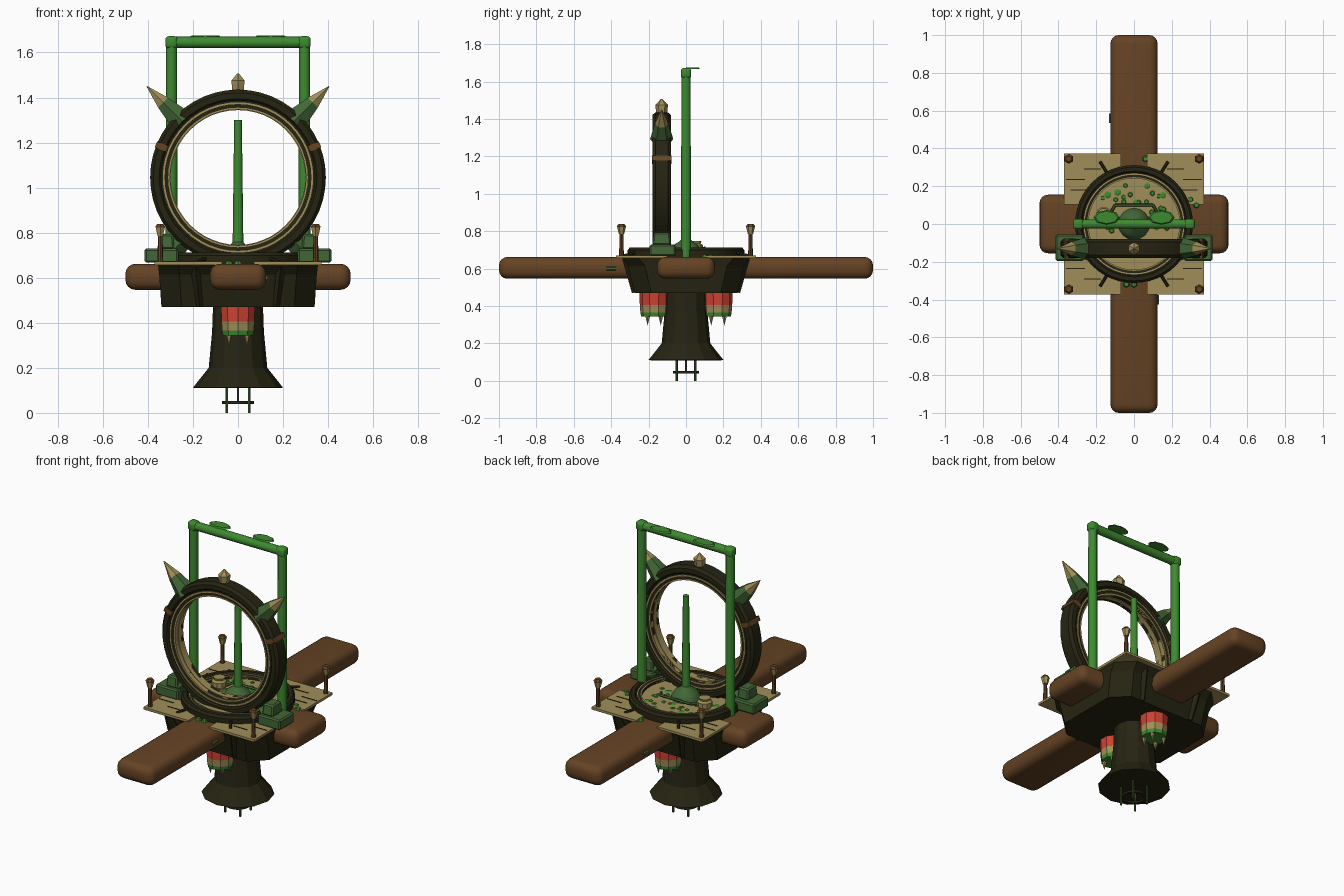
import bpy, bmesh, math, random
from mathutils import Vector, Matrix

random.seed(4)
cube = bpy.data.objects.get("Cube")
if cube:
    bpy.data.objects.remove(cube)
smooth_parts = []


def material(name, r, g, b):
    lin = [((c / 255 + 0.055) / 1.055) ** 2.4 for c in (r, g, b)] + [1]
    m = bpy.data.materials.new(name)
    m.use_nodes = True
    m.diffuse_color = lin
    m.node_tree.nodes["Principled BSDF"].inputs["Base Color"].default_value = lin
    return m


bark = material("bark brown", 101, 67, 36)
tan = material("tan wood", 160, 142, 88)
dark = material("dark olive", 38, 36, 18)
green = material("bright green", 62, 138, 48)
moss = material("moss green", 66, 102, 54)
red = material("red", 205, 66, 50)


def finish(name, bm, mat, smooth=False):
    bmesh.ops.recalc_face_normals(bm, faces=bm.faces)
    me = bpy.data.meshes.new(name)
    bm.to_mesh(me)
    bm.free()
    me.materials.append(mat)
    ob = bpy.data.objects.new(name, me)
    bpy.context.collection.objects.link(ob)
    if smooth:
        smooth_parts.append(ob)
    return ob


def box(name, center, size, mat, bevel=0, segs=1, taper=1, turn=0):
    """Box, optionally narrowed at the top, bevelled, and turned about y."""
    bm = bmesh.new()
    bmesh.ops.create_cube(bm, size=1)
    for v in bm.verts:
        k = taper if v.co.z > 0 else 1
        v.co = Vector((v.co.x * size[0] * k, v.co.y * size[1] * k, v.co.z * size[2]))
    if bevel:
        bmesh.ops.bevel(bm, geom=bm.edges[:], offset=bevel, segments=segs,
                        profile=0.5, affect='EDGES')
    ob = finish(name, bm, mat, segs > 1)
    ob.location = center
    ob.rotation_euler.y = turn
    return ob


def rod(name, a, b, r1, r2, mat, sides=8, smooth=False):
    """Cylinder or cone from point a to point b."""
    a, b = Vector(a), Vector(b)
    bm = bmesh.new()
    bmesh.ops.create_cone(bm, cap_ends=True, segments=sides, radius1=r1,
                          radius2=r2, depth=(b - a).length)
    rot = Vector((0, 0, 1)).rotation_difference(b - a).to_matrix().to_4x4()
    bm.transform(Matrix.Translation((a + b) / 2) @ rot)
    return finish(name, bm, mat, smooth)


def lathe(name, profile, mat, center=(0, 0, 0), sides=48, loop=True, upright=False, smooth=True):
    """Spin (radius, height) points about z; a closed loop makes a hoop."""
    bm = bmesh.new()
    rows = []
    for i in range(sides):
        a = math.tau * i / sides
        rows.append([bm.verts.new((r * math.cos(a), r * math.sin(a), z)) for r, z in profile])
    n = len(profile)
    for i in range(sides):
        p, q = rows[i], rows[(i + 1) % sides]
        for j in range(n if loop else n - 1):
            k = (j + 1) % n
            bm.faces.new((p[j], q[j], q[k], p[k]))
    if not loop:
        bm.faces.new([r[0] for r in rows])
        bm.faces.new([r[-1] for r in rows])
    ob = finish(name, bm, mat, smooth)
    ob.location = center
    if upright:
        ob.rotation_euler.x = math.pi / 2
    return ob


def hoop(name, center, k, upright):
    """Dark stepped hoop with thin tan trim on both faces and inside."""
    half = [(.39, .034), (.376, .05), (.35, .05), (.342, .04), (.302, .036)]
    full = half + [(r, -z) for r, z in reversed(half)]
    lathe(name, [(r * k, z * k) for r, z in full], dark, center, upright=upright)
    for r, h in ((.33, .043), (.306, .039)):
        band = [(r - .004, h), (r + .004, h), (r + .004, -h), (r - .004, -h)]
        lathe(name + "_trim", [(a * k, z * k) for a, z in band], tan, center, upright=upright)
    band = [(.303, .012), (.299, .012), (.299, -.012), (.303, -.012)]
    lathe(name + "_inner_trim", [(a * k, z * k) for a, z in band], tan, center, upright=upright)


# crossed logs
box("long_log", (0, 0, .604), (.25, 2, .116), bark, .045, 4)
box("short_log", (0, 0, .604), (1, .31, .116), bark, .045, 4)

# hull with chamfered corners
bm = bmesh.new()
levels = []
for x, y, z in ((.34, .275, .47), (.35, .31, .615), (.355, .345, .658)):
    c = .09
    pts = [(x, y - c), (x - c, y), (c - x, y), (-x, y - c),
           (-x, c - y), (c - x, -y), (x - c, -y), (x, c - y)]
    levels.append([bm.verts.new((px, py, z)) for px, py in pts])
for lo, hi in zip(levels, levels[1:]):
    for i in range(8):
        j = (i + 1) % 8
        bm.faces.new((lo[i], lo[j], hi[j], hi[i]))
bm.faces.new(levels[0])
bm.faces.new(levels[-1])
finish("hull", bm, dark)
for sx in (-1, 1):
    for sy in (-1, 1):
        rod("hull_rib", (sx * .17, sy * .27, .475), (sx * .19, sy * .32, .65), .02, .02, dark, 4)

# stem with flared foot
lathe("stem", [(.11, .5), (.115, .36), (.13, .2), (.2, .112), (.19, .11)], dark,
      sides=12, loop=False, smooth=False)

# landing frame under the stem
for sx in (-1, 1):
    for sy in (-1, 1):
        rod("frame_leg", (sx * .05, sy * .05, 0), (sx * .05, sy * .05, .12), .006, .006, moss, 6)
lathe("frame_ring", [(.07, .04), (.07, .052), (.055, .052), (.055, .04)], dark, sides=16)
rod("frame_pin", (0, 0, .04), (0, 0, .12), .006, .006, bark, 6)

# striped pods with claws
for sy in (-1, 1):
    y = sy * .17
    for label, z1, z2, r1, r2, m in (("red", .405, .5, .077, .08, red),
                                     ("tan", .365, .405, .074, .077, tan),
                                     ("green", .343, .365, .07, .074, green)):
        rod("pod_" + label, (0, y, z1), (0, y, z2), r1, r2, m, 10)
    for sx in (-1, 1):
        for d in (-.035, .035):
            rod("pod_claw", (sx * .04, y + d, .345), (sx * .04, y + d, .295), .014, 0, tan, 6)

# corner decks, plank grooves and lamps
for sx in (-1, 1):
    for sy in (-1, 1):
        box("deck", (sx * .22, sy * .238, .664), (.3, .272, .014), tan)
        for i, (x, w) in enumerate(((.27, .13), (.31, .1), (.22, .09))):
            box("deck_groove", (sx * x, sy * (.18 + .055 * i), .672), (w, .005, .003), dark)
        x, y = sx * .345, sy * .345
        rod("lamp_pole", (x, y, .66), (x, y, .79), .013, .01, bark)
        rod("lamp_head", (x, y, .785), (x, y, .825), .014, .024, tan, 6)
        rod("lamp_cap", (x, y, .825), (x, y, .838), .026, .016, bark, 6)
        rod("hoop_strut", (sx * .13, sy * .25, .69), (sx * .18, sy * .33, .67), .008, .008, dark, 6)

# floor hoop, tan floor and leaf patches
hoop("floor_hoop", (0, 0, .672), .8, False)
rod("floor", (0, 0, .655), (0, 0, .685), .25, .25, tan, 40)
for i in range(34):
    a, r = random.uniform(-.3, math.pi + .3), random.uniform(.1, .22)
    x, y = r * math.cos(a), r * math.sin(a)
    rod("floor_leaf", (x, y, .683), (x, y, .689), random.uniform(.012, .026), .01, green, 6)
for x, y in ((.3, .13), (.33, .1), (.06, .345), (-.2, -.22), (0, -.32), (-.04, -.32)):
    rod("deck_leaf", (x, y, .66), (x, y, .675), .018, .012, green, 6)
for x, y in ((-.122, .56), (.122, -.4)):
    rod("log_moss", (x, y - .025, .6), (x, y + .025, .6), .012, .012, moss, 6)

# central spire, handle and pot
lathe("spire_base", [(.085, .68), (.08, .7), (.06, .73), (.035, .745), (.022, .76)],
      moss, sides=16, loop=False)
rod("spire", (0, 0, .74), (0, 0, 1.3), .024, .017, green, 12, True)
handle = [(-.13, .05, .7), (-.1, .1, .71), (.1, .1, .71), (.13, .05, .7)]
for a, b in zip(handle, handle[1:]):
    rod("floor_handle", a, b, .008, .008, moss, 6)
lathe("pot", [(.03, .68), (.042, .7), (.042, .725), (.03, .735), (.034, .748)], tan,
      (-.16, .05, 0), 10, False, smooth=False)

# green gate with leaf pads
for sx in (-1, 1):
    x = sx * .295
    rod("gate_post", (x, 0, .66), (x, 0, 1.645), .026, .025, green, 12, True)
    box("gate_corner", (x, 0, 1.645), (.055, .055, .055), green, .016, 3)
    pad = rod("gate_leaf", (0, 0, -.004), (0, 0, .004), .07, .06, green, 8)
    pad.scale.y = .55
    pad.location = (sx * .145, .035, 1.672)
rod("gate_bar", (-.315, 0, 1.645), (.315, 0, 1.645), .025, .025, green, 12, True)

# upright hoop with spikes, bands and crown
hc = Vector((0, -.13, 1.045))
hoop("upright_hoop", hc, 1, True)


def around(angle, r):
    return hc + Vector((math.cos(angle) * r, 0, math.sin(angle) * r))


for deg in (45, 135):
    a = math.radians(deg)
    rod("spike_base", around(a, .35), around(a, .47), .062, .036, moss, 6)
    rod("spike_tip", around(a, .47), around(a, .572), .036, .002, tan, 6)
for deg in (22, 158):
    a = math.radians(deg)
    box("hoop_band", around(a, .366), (.054, .105, .028), bark, turn=-a)
rod("crown", around(math.pi / 2, .375), around(math.pi / 2, .43), .028, .034, tan, 6)
rod("crown_point", around(math.pi / 2, .43), around(math.pi / 2, .462), .034, .004, tan, 6)

# feet holding the upright hoop
for sx in (-1, 1):
    box("hoop_foot", (sx * .34, -.125, .698), (.15, .14, .062), moss, .008)
    box("hoop_foot_top", (sx * .32, -.13, .76), (.075, .1, .066), moss, .008, taper=.85)
    rod("hoop_brace", (sx * .32, -.13, .69), (sx * .235, -.13, .775), .055, .04, moss, 4)
rod("hoop_axle", (-.36, -.13, .69), (.36, -.13, .69), .022, .022, dark, 8)

# smooth the rounded parts, keeping sharp edges
bpy.ops.object.select_all(action='DESELECT')
for ob in smooth_parts:
    ob.select_set(True)
bpy.context.view_layer.objects.active = smooth_parts[0]
bpy.ops.object.shade_smooth_by_angle(angle=math.radians(35))
